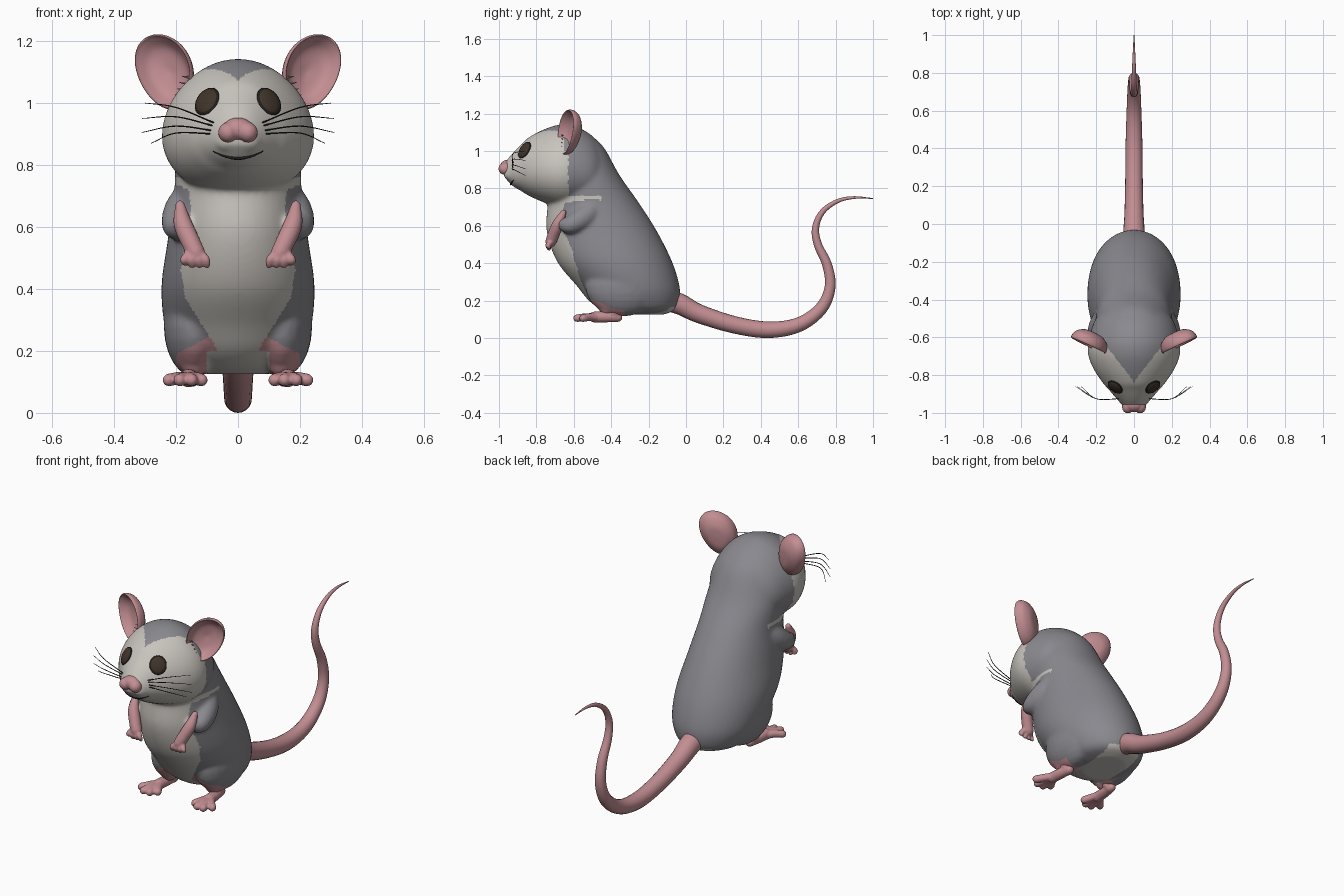
import bpy, bmesh, math
from mathutils import Vector
from mathutils.bvhtree import BVHTree

cube = bpy.data.objects.get("Cube")
if cube:
    bpy.data.objects.remove(cube, do_unlink=True)


def material(name, rgb):
    m = bpy.data.materials.new(name)
    m.use_nodes = True
    m.diffuse_color = (*rgb, 1)
    node = m.node_tree.nodes["Principled BSDF"]
    node.inputs["Base Color"].default_value = (*rgb, 1)
    node.inputs["Roughness"].default_value = 0.8
    return m


GREY = material("grey_fur", (0.25, 0.25, 0.275))
CREAM = material("cream_fur", (0.58, 0.55, 0.51))
PINK = material("pink_skin", (0.54, 0.27, 0.29))
ROSE = material("dark_pink", (0.28, 0.10, 0.11))
BROWN = material("eye_brown", (0.05, 0.034, 0.022))
BLACK = material("near_black", (0.015, 0.013, 0.012))


def spline(rows, steps=6):
    """Catmull-Rom interpolation through tuples of any length."""
    rows = [Vector(r) for r in rows]
    ext = [rows[0] * 2 - rows[1]] + rows + [rows[-1] * 2 - rows[-2]]
    out = []
    for a, b, c, d in zip(ext, ext[1:], ext[2:], ext[3:]):
        for k in range(steps):
            t = k / steps
            out.append(0.5 * (2 * b + (c - a) * t + (2 * a - 5 * b + 4 * c - d) * t ** 2
                              + (3 * b - a - 3 * c + d) * t ** 3))
    return out + [rows[-1]]


def loft(bm, rings):
    vs = [[bm.verts.new(p) for p in r] for r in rings]
    n = len(vs[0])
    for a, b in zip(vs, vs[1:]):
        for i in range(n):
            j = (i + 1) % n
            bm.faces.new((a[i], a[j], b[j], b[i]))
    bm.faces.new(vs[0])
    bm.faces.new(vs[-1])


def circle(n):
    return [(math.cos(2 * math.pi * i / n), math.sin(2 * math.pi * i / n)) for i in range(n)]


def tube(bm, rows, side=1, steps=5, n=12):
    """Round-ended tube through (x, y, z, radius) rows."""
    pts = spline([(side * x, y, z, r) for x, y, z, r in rows], steps)
    pos, rad = [p.to_3d() for p in pts], [max(p[3], 0.0008) for p in pts]
    span = (pos[-1] - pos[0]).normalized()
    ref = Vector((0, 0, 1)) if abs(span.x) > 0.7 else Vector((1, 0, 0))
    stations = []
    for i, p in enumerate(pos):
        t = (pos[min(i + 1, len(pos) - 1)] - pos[max(i - 1, 0)]).normalized()
        stations.append((p, t, rad[i]))

    def cap(st, sign):
        p, t, r = st
        return [(p + t * sign * r * math.sin(a), t, r * math.cos(a)) for a in (0.6, 1.1, 1.45)]
    stations = cap(stations[0], -1)[::-1] + stations + cap(stations[-1], 1)
    rings = []
    for p, t, r in stations:
        u = (ref - t * ref.dot(t)).normalized()
        v = t.cross(u)
        rings.append([p + (u * c + v * s) * r for c, s in circle(n)])
    loft(bm, rings)


def ball(bm, centre, radii, n=24):
    made = bmesh.ops.create_uvsphere(bm, u_segments=n, v_segments=n // 2, radius=1)["verts"]
    for v in made:
        v.co = Vector(centre) + Vector(a * b for a, b in zip(v.co, radii))


def finish(bm, name, mats, voxel=0, smooth=6):
    bmesh.ops.recalc_face_normals(bm, faces=bm.faces)
    me = bpy.data.meshes.new(name)
    bm.to_mesh(me)
    bm.free()
    ob = bpy.data.objects.new(name, me)
    bpy.context.collection.objects.link(ob)
    if voxel:
        mod = ob.modifiers.new("blend", 'REMESH')
        mod.mode, mod.voxel_size = 'VOXEL', voxel
        mod = ob.modifiers.new("soften", 'SMOOTH')
        mod.factor, mod.iterations = 0.5, smooth
        dg = bpy.context.evaluated_depsgraph_get()
        me = bpy.data.meshes.new_from_object(ob.evaluated_get(dg))
        ob.modifiers.clear()
        ob.data = me
    for m in mats:
        me.materials.append(m)
    for p in me.polygons:
        p.use_smooth = True
    return ob


# Body and head, blended into one skin
bm = bmesh.new()
torso = [(.125, -.38, -.12, .10), (.15, -.45, -.06, .17), (.20, -.52, -.035, .21),
         (.28, -.585, -.035, .237), (.41, -.69, -.075, .247), (.57, -.745, -.155, .225),
         (.72, -.74, -.25, .205), (.87, -.74, -.355, .20), (1.02, -.76, -.44, .165),
         (1.09, -.75, -.52, .11), (1.125, -.72, -.58, .05)]
loft(bm, [[(w * c, (f + b) / 2 + (b - f) / 2 * s, z) for c, s in circle(48)]
          for z, f, b, w in spline(torso)])
head = [(-.975, .93, .865, .045), (-.93, .985, .815, .088), (-.88, 1.035, .785, .13),
        (-.84, 1.073, .76, .165), (-.76, 1.115, .725, .217), (-.68, 1.14, .70, .243),
        (-.60, 1.135, .70, .235), (-.50, 1.08, .72, .20), (-.42, .98, .76, .12)]
loft(bm, [[(w * c * (1 - .12 * s), y, (t + b) / 2 + (t - b) / 2 * s) for c, s in circle(48)]
          for y, t, b, w in spline(head)])
for s in (1, -1):
    tube(bm, [(.13, -.47, .72, .06), (.175, -.54, .65, .065), (.195, -.62, .605, .05),
              (.18, -.67, .61, .03)], s, n=20)
    ball(bm, (s * .14, -.34, .28), (.1, .2, .165))
    tube(bm, [(.135, -.40, .24, .07), (.14, -.42, .16, .045)], s, n=20)
    ball(bm, (s * .035, -.93, .875), (.042, .045, .035))
body = finish(bm, "body", [GREY, CREAM, PINK], .009, 12)

# Pale face, chest and belly, bare lower legs
chest = [(.1, .05), (.14, .05), (.22, .075), (.29, .12), (.37, .17), (.46, .185), (.66, .15),
         (.72, .16), (.76, .25)]


def chest_width(z):
    for (z0, w0), (z1, w1) in zip(chest, chest[1:]):
        if z0 <= z <= z1:
            return w0 + (w1 - w0) * (z - z0) / (z1 - z0)
    return 0


for p in body.data.polygons:
    x, y, z = abs(p.center.x), p.center.y, p.center.z
    brow = -.63
    if z > 1.0:
        brow = -.655 - .18 * max(0, 1 - x / .14)
    face = z > .74 and y < brow
    belly = (z < .76 and y < -.45 and x < chest_width(z)) or \
            (z < .2 and p.normal.z < -.55 and x < .1)
    leg = .06 < x < .2 and y < -.33 and z < (.26 - .55 * (x - .07) if y < -.46 else .185)
    p.material_index = 1 if face or belly else 2 if leg else 0

src = bmesh.new()
src.from_mesh(body.data)
skin = BVHTree.FromBMesh(src)


def on_face(x, z):
    hit, normal, _, _ = skin.ray_cast(Vector((x, -2, z)), Vector((0, 1, 0)))
    return hit, normal


# Tail
bm = bmesh.new()
tube(bm, [(0, -.12, .21, .06), (0, -.03, .18, .056), (0, .07, .13, .05), (0, .26, .07, .046),
          (0, .44, .044, .044), (0, .6, .07, .039), (0, .72, .155, .034), (0, .77, .27, .029),
          (0, .755, .39, .026), (0, .705, .50, .022), (0, .693, .59, .019), (0, .73, .675, .015),
          (0, .81, .732, .011), (0, .9, .751, .007), (0, .998, .746, .002)], n=20)
finish(bm, "tail", [PINK])

# Nose and nostrils
bm = bmesh.new()
ball(bm, (0, -.955, .915), (.05, .04, .038))
for s in (1, -1):
    ball(bm, (s * .032, -.968, .905), (.032, .035, .033))
finish(bm, "nose", [PINK], .005, 4)
bm = bmesh.new()
for s in (1, -1):
    ball(bm, (s * .034, -.994, .9), (.009, .006, .006), 12)
finish(bm, "nostrils", [ROSE])

# Mouth line
bm = bmesh.new()
line = []
for k in range(-4, 5):
    x = k * .02
    z = .822 + 3.5 * x * x
    hit, _ = on_face(x, z)
    line.append((x, hit.y, z, .006 - .001 * abs(k)))
tube(bm, line, n=8)
finish(bm, "mouth", [BLACK])

for s, tag in ((1, "left"), (-1, "right")):
    # Eye with a dark rim
    hit, normal = on_face(s * .1, 1.005)
    for part, mat, size, rise in (("eye_rim", BLACK, 1.1, .010), ("eye", BROWN, 1, .015)):
        bm = bmesh.new()
        ball(bm, (0, 0, 0), (.041 * size, .046 * size, rise))
        eye = finish(bm, f"{tag}_{part}", [mat])
        eye.location = hit
        eye.rotation_euler = normal.to_track_quat('Z', 'Y').to_euler()

    # Cupped ear
    bm = bmesh.new()
    u, v = Vector((s * .91, .41, 0)), Vector((s * .17, .12, .97)).normalized()
    n = u.cross(v).normalized()
    n = n if n.y < 0 else -n
    centre = Vector((s * .232, -.625, 1.1))
    cup = [(.05, -.055), (.5, -.05), (.85, -.028), (.97, -.005), (1, .012), (.96, .022),
           (.88, .01), (.6, -.02), (.05, -.034)]
    loft(bm, [[centre + u * .098 * r * c * (1 + .12 * sn) + v * .124 * r * sn + n * d
               for c, sn in circle(40)] for r, d in spline(cup, 4)])
    finish(bm, f"{tag}_ear", [PINK])

    # Fur tufts at the ear base
    bm = bmesh.new()
    for k in range(5):
        x, z = .19 - .008 * k, 1.0 + .02 * k
        tube(bm, [(x - .015, -.655, z, .006), (x + .022, -.665, z + .006, .001)], s, 2, 6)
    finish(bm, f"{tag}_ear_tufts", [GREY])

    # Forearm and hand
    bm = bmesh.new()
    tube(bm, [(.187, -.655, .67, .016), (.178, -.685, .61, .03), (.152, -.71, .55, .031),
              (.135, -.722, .515, .03)], s, n=16)
    for k in range(4):
        tube(bm, [(.125 + .01 * k, -.722, .515, .016), (.104 + .023 * k, -.738, .495, .014),
                  (.1 + .024 * k, -.732, .477 + .008 * (k == 3), .011)], s)
    finish(bm, f"{tag}_forearm", [PINK], .005, 4)

    # Foot with splayed toes
    bm = bmesh.new()
    tube(bm, [(.14, -.40, .19, .045), (.145, -.385, .14, .038), (.147, -.375, .112, .028)], s)
    tube(bm, [(.147, -.365, .11, .025), (.155, -.43, .112, .029), (.16, -.49, .112, .03)], s)
    for x, y in ((.118, -.555), (.15, -.582), (.188, -.582), (.223, -.55)):
        tube(bm, [(.13 + x * .17, -.48, .11, .022), ((x + .16) / 2, (y - .48) / 2, .112, .021),
                  (x, y, .106, .021)], s)
    finish(bm, f"{tag}_foot", [PINK], .005, 4)

    # Whiskers
    bm = bmesh.new()
    for z0, x1, z1 in ((.935, .30, 1.0), (.925, .31, .95), (.91, .31, .905), (.9, .28, .87)):
        tube(bm, [(.075, -.925, z0, .0025), (.2, -.925, (z0 + z1) / 2 + .018, .002),
                  (x1, -.86, z1, .001)], s, 6, 6)
    finish(bm, f"{tag}_whiskers", [BLACK])
src.free()
